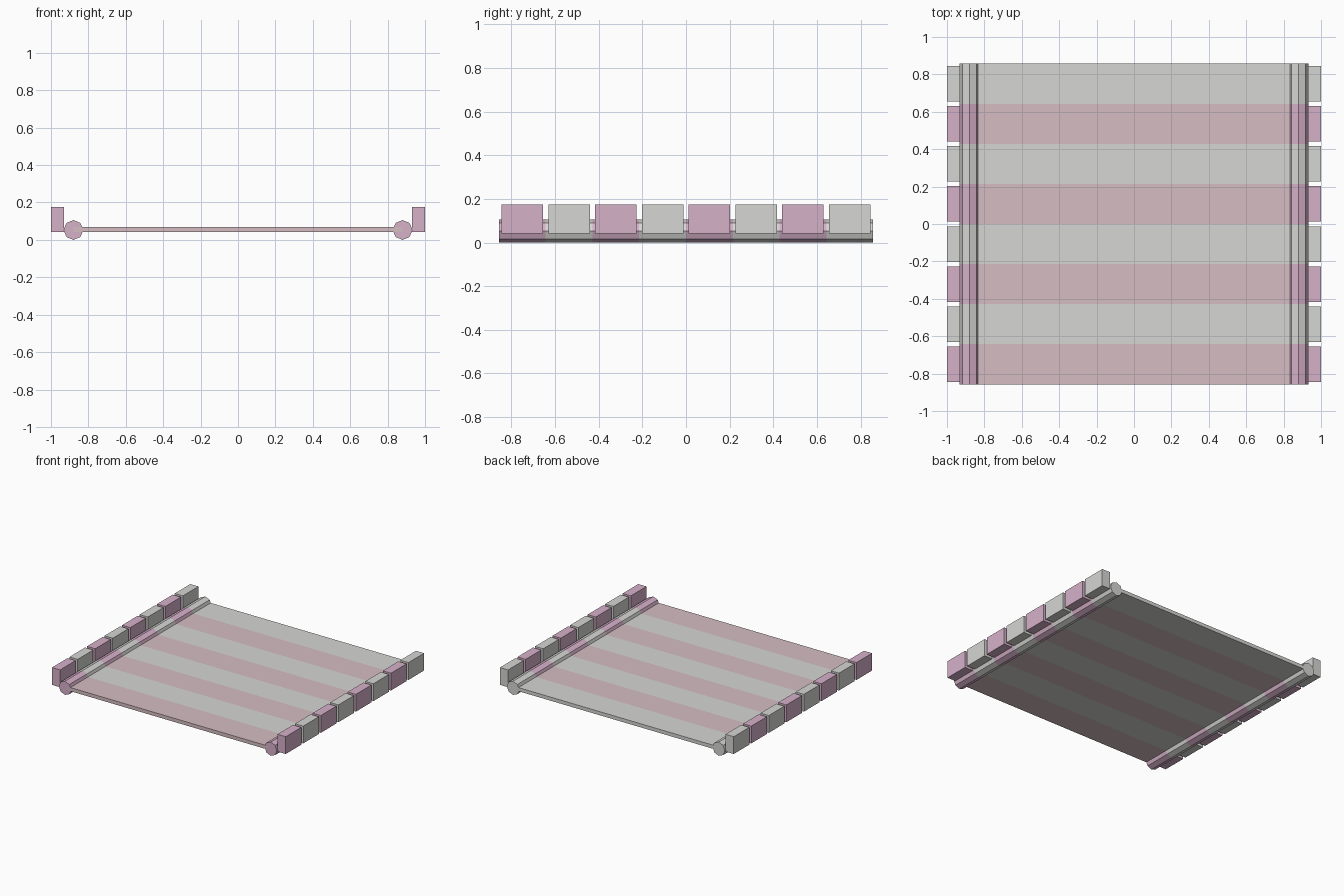
import bpy, bmesh, math

cube = bpy.data.objects.get("Cube")
if cube:
    bpy.data.objects.remove(cube, do_unlink=True)

BANDS = 8
HALF = 0.857                  # half the length along y
PITCH = 2 * HALF / BANDS


def srgb(*rgb):
    return tuple((c / 255 / 12.92) if c < 11 else ((c / 255 + 0.055) / 1.055) ** 2.4
                 for c in rgb) + (1.0,)


def material(name, color):
    m = bpy.data.materials.new(name)
    m.use_nodes = True
    m.diffuse_color = color
    m.node_tree.nodes["Principled BSDF"].inputs["Base Color"].default_value = color
    return m


pink = material("mauve pink", srgb(214, 177, 201))
dusty = material("dusty rose", srgb(214, 190, 194))
grey = material("pale grey", srgb(214, 215, 212))


def striped_bar(name, profile, main):
    """Sweep an xz profile along y in equal bands of alternating colour."""
    bm = bmesh.new()
    rings = [[bm.verts.new((x, -HALF + i * PITCH, z)) for x, z in profile]
             for i in range(BANDS + 1)]
    n = len(profile)
    for i in range(BANDS):
        for k in range(n):
            j = (k + 1) % n
            face = bm.faces.new((rings[i][k], rings[i][j], rings[i + 1][j], rings[i + 1][k]))
            face.material_index = i % 2
    bm.faces.new(rings[0]).material_index = 0
    bm.faces.new(rings[-1]).material_index = (BANDS - 1) % 2
    bmesh.ops.recalc_face_normals(bm, faces=bm.faces)
    mesh = bpy.data.meshes.new(name)
    bm.to_mesh(mesh)
    bm.free()
    mesh.materials.append(main)
    mesh.materials.append(grey)
    bpy.context.collection.objects.link(bpy.data.objects.new(name, mesh))


def block(name, x, y, mat):
    bpy.ops.mesh.primitive_cube_add(size=1, location=(x, y, 0.108))
    ob = bpy.context.object
    ob.name = name
    ob.scale = (0.07, 0.19, 0.134)
    ob.data.materials.append(mat)


# Deck
striped_bar("deck", [(-0.88, 0.041), (0.88, 0.041), (0.88, 0.069), (-0.88, 0.069)], dusty)

# Octagonal rails and the row of kerb blocks on each side
R = 0.053
for side, s in (("left", 1), ("right", -1)):
    octagon = [(s * 0.88 + R * math.sin(a * math.pi / 4), R + R * math.cos(a * math.pi / 4))
               for a in range(8)]
    striped_bar(f"{side}_rail", octagon, pink)
    for i in range(BANDS):
        block(f"{side}_kerb_block_{i + 1}", s * 0.965, -HALF + (i + 0.5) * PITCH,
              grey if i % 2 else pink)
